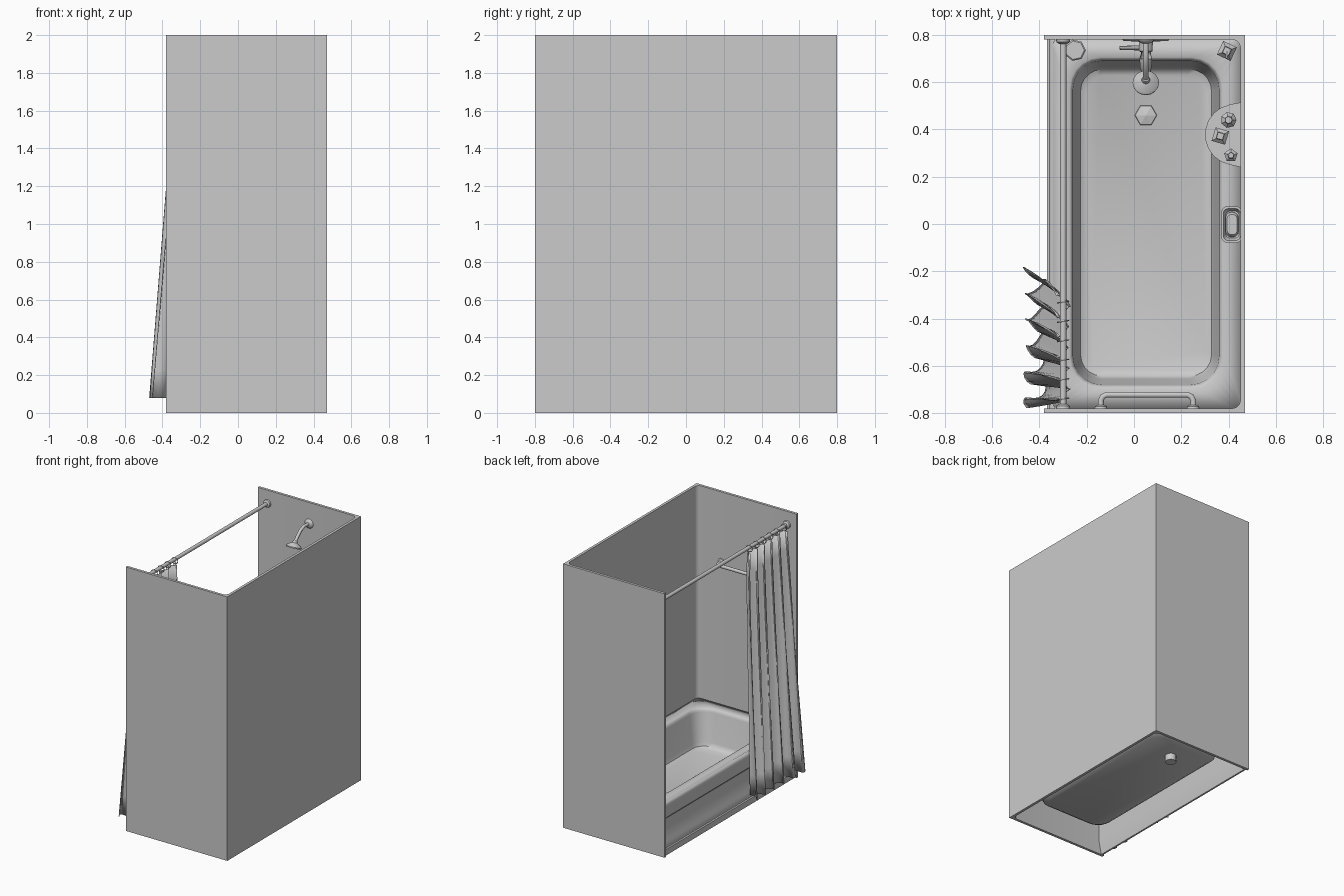
import bpy, bmesh, math
from mathutils import Vector, Matrix

if "Cube" in bpy.data.objects:
    bpy.data.objects.remove(bpy.data.objects["Cube"])

def finish(name, bm, solid=0.0, smooth=True):
    bmesh.ops.recalc_face_normals(bm, faces=bm.faces)
    me = bpy.data.meshes.new(name)
    bm.to_mesh(me)
    bm.free()
    ob = bpy.data.objects.new(name, me)
    bpy.context.collection.objects.link(ob)
    if solid:
        m = ob.modifiers.new("thickness", 'SOLIDIFY')
        m.thickness, m.offset = solid, -1
    if smooth:
        bpy.ops.object.select_all(action='DESELECT')
        ob.select_set(True)
        bpy.context.view_layer.objects.active = ob
        bpy.ops.object.shade_smooth_by_angle(angle=math.radians(40))
    return ob

def skin(name, loops, closed=True, caps=(True, True), **kw):
    """Bridge successive rings of points."""
    bm = bmesh.new()
    rings = [[bm.verts.new(p) for p in l] for l in loops]
    for a, b in zip(rings, rings[1:]):
        n = len(a)
        for i in range(n if closed else n - 1):
            j = (i + 1) % n
            bm.faces.new((a[i], a[j], b[j], b[i]))
    if caps[0]:
        bm.faces.new(rings[0])
    if caps[1]:
        bm.faces.new(rings[-1])
    return finish(name, bm, **kw)

def lathe(name, prof, loc, axis=(0, 0, 1), n=16, turn=0.0, **kw):
    """Revolve (radius, height) pairs about an axis."""
    rot = Vector((0, 0, 1)).rotation_difference(Vector(axis)).to_matrix()
    loops = [[rot @ Vector((r * math.cos(turn + math.tau * i / n),
                            r * math.sin(turn + math.tau * i / n), h)) + Vector(loc)
              for i in range(n)] for r, h in prof]
    return skin(name, loops, **kw)

def tube(name, pts, radii, n=10):
    pts = [Vector(p) for p in pts]
    if not isinstance(radii, (list, tuple)):
        radii = [radii] * len(pts)
    loops = []
    for i, p in enumerate(pts):
        d = (pts[min(i + 1, len(pts) - 1)] - pts[max(i - 1, 0)]).normalized()
        side = Vector((0, 0, 1)) if abs(d.z) < 0.01 else Vector((1, 0, 0))
        up = d.cross(side).normalized()
        side = up.cross(d)
        loops.append([p + radii[i] * (math.cos(math.tau * k / n) * side +
                                      math.sin(math.tau * k / n) * up) for k in range(n)])
    return skin(name, loops)

def arc(cx, cy, r, a0, a1, n=5):
    return [(cx + r * math.cos(math.radians(a0 + (a1 - a0) * i / n)),
             cy + r * math.sin(math.radians(a0 + (a1 - a0) * i / n))) for i in range(n + 1)]

def rounded(x0, x1, y0, y1, r, z):
    p = (arc(x1 - r, y1 - r, r, 0, 90) + arc(x0 + r, y1 - r, r, 90, 180) +
         arc(x0 + r, y0 + r, r, 180, 270) + arc(x1 - r, y0 + r, r, 270, 360))
    return [(x, y, z) for x, y in p]

def prism(name, pts, z0, z1):
    return skin(name, [[(x, y, z0) for x, y in pts], [(x, y, z1) for x, y in pts]])

# Three-sided surround with filleted inner corners
prism("surround_walls", [(-.38, -.8), (.47, -.8), (.47, .8), (-.38, .8), (-.38, .78)] +
      arc(.415, .745, .035, 90, 0) + arc(.415, -.745, .035, 0, -90) + [(-.38, -.78)], 0, 2)

# Tub rim and basin
skin("tub_basin", [
    rounded(-.345, .452, -.782, .782, .03, .39),
    rounded(-.272, .374, -.695, .705, .13, .39),
    rounded(-.264, .366, -.687, .697, .125, .384),
    rounded(-.258, .360, -.680, .690, .12, .365),
    rounded(-.236, .338, -.655, .665, .10, .15),
    rounded(-.226, .328, -.643, .653, .09, .122),
    rounded(-.205, .307, -.620, .630, .08, .11)],
    caps=(False, True), solid=.012)

# Stepped front apron
apron = [(-.335, .39), (-.345, .39), (-.355, .384), (-.36, .37), (-.36, .28), (-.347, .265),
         (-.347, .11), (-.36, .09), (-.36, .05), (-.368, .045), (-.368, 0), (-.355, 0),
         (-.335, .1)]
skin("tub_apron", [[(x, y, z) for x, z in apron] for y in (-.782, .782)])

# Drain with pipe stub
lathe("drain_cap", [(.047, 0), (.045, .008), (.004, .018)], (.05, .46, .11), n=6, smooth=False)
lathe("drain_pipe", [(.04, 0), (.04, .06)], (.05, .46, .05), n=12)

# Curtain rod, flanges and rings
tube("curtain_rod", [(-.30, -.78, 1.9), (-.30, .78, 1.9)], .014, 12)
for s in (-1, 1):
    lathe("rod_flange", [(.03, 0), (.028, .012), (.016, .02)], (-.30, s * .781, 1.9), (0, -s, 0))
for i in range(6):
    bpy.ops.mesh.primitive_torus_add(major_radius=.024, minor_radius=.003, major_segments=14,
                                     minor_segments=6, location=(-.30, -.33 - .082 * i, 1.89),
                                     rotation=(math.pi / 2, 0, .15))
    bpy.context.object.name = "curtain_ring"

# Gathered curtain, flaring outward over the apron
rows = []
for j in range(13):
    t = j / 12
    row = []
    for i in range(73):
        u = i / 72
        ph = math.tau * 5.2 * u
        amp = (.03 + .018 * t) * (.85 + .15 * math.cos(7 * u))
        top, bot = -.305 - .455 * u, -.195 - .575 * u
        x = -.297 - .125 * t - amp * math.cos(ph + .5 * t * math.sin(5 * u))
        y = top + (bot - top) * t ** .7 + .012 * math.sin(2 * ph + 1.5 * t)
        row.append((x, y, 1.87 - 1.79 * t))
    rows.append(row)
skin("shower_curtain", rows, closed=False, caps=(False, False), solid=.004)

# Shower arm and head
lathe("arm_flange", [(.036, 0), (.032, .008), (.016, .018)], (.05, .781, 1.84), (0, -1, 0))
tube("shower_arm", [(.05, .78, 1.84), (.05, .72, 1.845), (.05, .68, 1.83), (.05, .645, 1.80),
                    (.05, .612, 1.765)], .012)
lathe("shower_head", [(.014, 0), (.018, .015), (.05, .035), (.056, .043), (.054, .052)],
      (.05, .615, 1.775), (0, -.4, -.92))

# Valve and tub spout
lathe("valve_plate", [(.10, 0), (.095, .006), (.03, .01), (.028, .05), (.02, .055)],
      (.05, .781, 1.0), (0, -1, 0), n=20)
tube("valve_lever", [(.05, .745, 1.0), (0, .745, .99), (-.06, .745, .975)], [.012, .01, .008], 8)
tube("tub_spout", [(.05, .781, .58), (.05, .70, .58), (.05, .66, .572), (.05, .645, .545)],
     [.03, .027, .024, .02], 12)

# Grab bar
for x in (-.14, .25):
    lathe("bar_flange", [(.027, 0), (.025, .01), (.014, .016)], (x, -.781, 1.47), (0, 1, 0))
tube("grab_bar", [(-.14, -.78, 1.47), (-.14, -.745, 1.47), (-.132, -.73, 1.47),
                  (-.115, -.722, 1.47), (.225, -.722, 1.47), (.242, -.73, 1.47),
                  (.25, -.745, 1.47), (.25, -.78, 1.47)], .013)

# Half-round shelf on the long wall, with toiletries
prism("wall_shelf", [(.455, .515)] + [(x, y) for x, y in arc(.43, .378, .13, 100, 260, 9)] +
      [(.455, .24)], 1.18, 1.2)

def bottle(name, x, y, z, r, h, n, turn=0.0):
    lathe(name, [(r, 0), (r, h * .72), (r * .5, h * .82), (r * .5, h * .84), (r * .45, h)],
          (x, y, z), n=n, turn=turn, smooth=False)

bottle("shampoo_bottle", .40, .44, 1.2, .034, .19, 7)
bottle("square_bottle", .365, .372, 1.2, .042, .15, 4, .5)
bottle("small_bottle", .41, .29, 1.2, .03, .12, 5, .3)

# Items standing on the tub rim
lathe("rim_cup", [(.042, 0), (.046, .13), (.046, .15), (.04, .155)], (-.25, .735, .39), n=7,
      smooth=False)
bottle("soap_dispenser", .393, .732, .39, .045, .2, 4, .35)
tube("dispenser_spout", [(.393, .732, .585), (.393, .70, .585)], .006, 6)

# Soap dish and soap
skin("soap_dish", [rounded(.385, .456, -.065, .06, .02, .93), rounded(.37, .456, -.08, .075, .025, .97),
                   rounded(.378, .45, -.07, .065, .02, .97), rounded(.388, .445, -.06, .055, .02, .945)])
skin("soap_bar", [rounded(.392, .438, -.05, .045, .02, .945), rounded(.387, .442, -.055, .05, .025, .96),
                  rounded(.394, .436, -.045, .04, .018, .975)])
